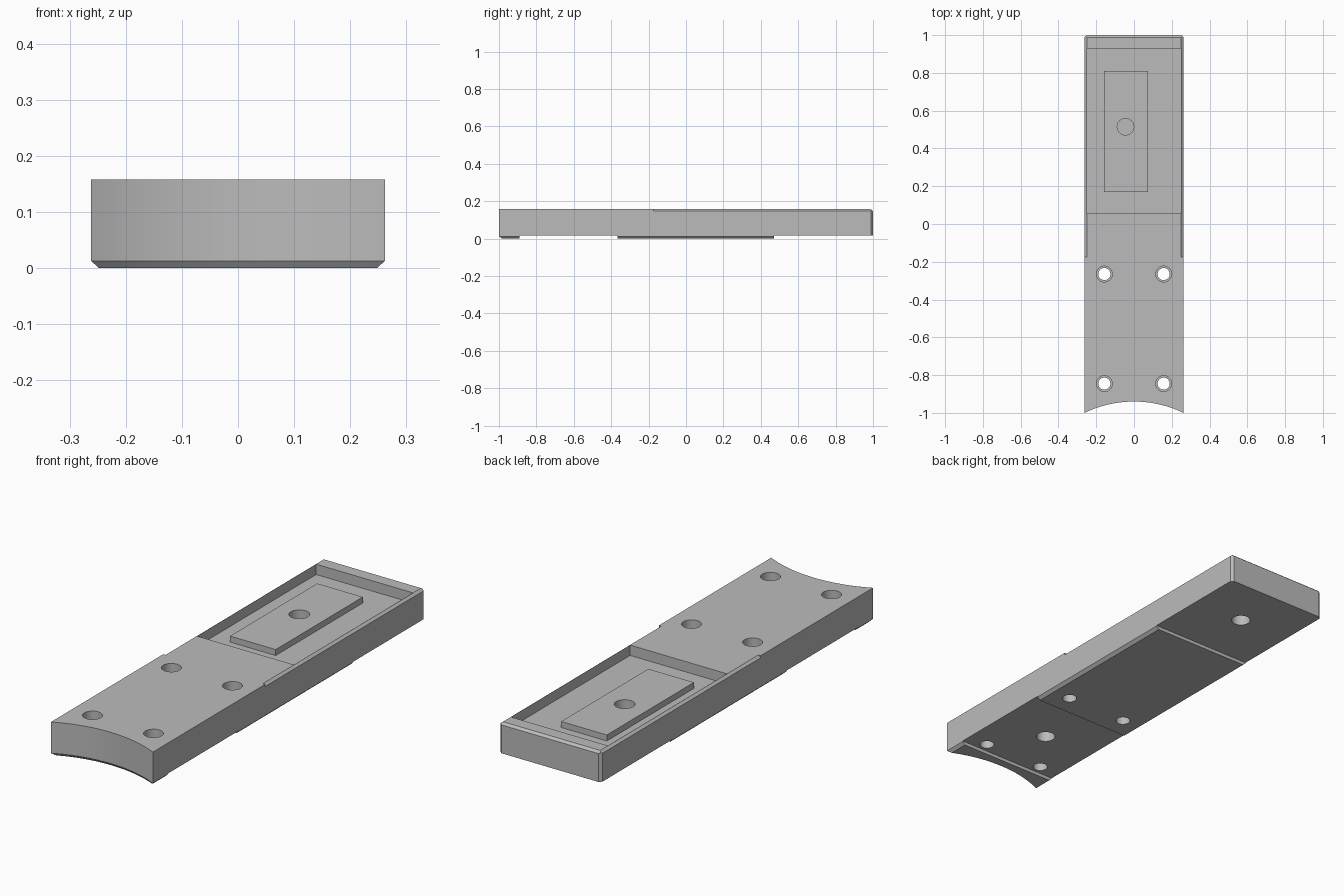
import bpy, bmesh, math

if "Cube" in bpy.data.objects:
    bpy.data.objects.remove(bpy.data.objects["Cube"])

W, TOP, BASE, C = 0.262, 0.158, 0.016, 0.012   # half width, top, recessed underside, chamfer

grey = bpy.data.materials.new("grey")
grey.diffuse_color = (0.5, 0.5, 0.5, 1)
grey.use_nodes = True
grey.node_tree.nodes["Principled BSDF"].inputs["Base Color"].default_value = grey.diffuse_color


def loft(name, loops):
    """Closed solid through matching loops of points."""
    bm = bmesh.new()
    rings = [[bm.verts.new(p) for p in loop] for loop in loops]
    n = len(rings[0])
    for a, b in zip(rings, rings[1:]):
        for i in range(n):
            j = (i + 1) % n
            bm.faces.new((a[i], a[j], b[j], b[i]))
    bm.faces.new(rings[0][::-1])
    bm.faces.new(rings[-1])
    bmesh.ops.recalc_face_normals(bm, faces=bm.faces)
    me = bpy.data.meshes.new(name)
    bm.to_mesh(me)
    bm.free()
    me.materials.append(grey)
    ob = bpy.data.objects.new(name, me)
    bpy.context.collection.objects.link(ob)
    return ob


def box(name, x0, x1, y0, y1, z0, z1):
    return loft(name, [[(x0, y0, z), (x1, y0, z), (x1, y1, z), (x0, y1, z)] for z in (z0, z1)])


def cylinder(name, x, y, r, z0, z1, n=40):
    ring = [(x + r * math.cos(math.tau * i / n), y + r * math.sin(math.tau * i / n)) for i in range(n)]
    return loft(name, [[(a, b, z) for a, b in ring] for z in (z0, z1)])


def outline(w, inset, z):
    """Bar outline: concave arc at the front, clipped corners at the back."""
    r, cy = 0.602 + inset, -1.542
    a = math.asin(w / r)
    pts = [(r * math.sin(t), cy + r * math.cos(t), z)
           for t in (-a + 2 * a * i / 32 for i in range(33))]
    return pts + [(w, 1 - C, z), (w - C, 1, z), (C - w, 1, z), (-w, 1 - C, z)]


# Bar with chamfered lower edge
body = loft("bar", [outline(W - 0.014, 0.01, 0), outline(W, 0, 0.013), outline(W, 0, TOP)])


def boolean(tool, op="DIFFERENCE"):
    m = body.modifiers.new(tool.name, "BOOLEAN")
    m.operation, m.solver, m.object = op, "EXACT", tool
    tool.hide_render = True
    tools.append(tool)


tools = []

# Underside recesses leaving two raised pads
boolean(box("rear_recess", -0.4, 0.4, 0.47, 1.2, -0.1, BASE))
boolean(box("front_recess", -0.4, 0.4, -0.89, -0.365, -0.1, BASE))

# Top pocket and the raised plate standing in it
boolean(box("pocket", -0.249, 0.249, 0.055, 0.93, 0.11, 0.3))
boolean(box("raised_plate", -0.16, 0.075, 0.17, 0.81, 0.09, 0.138), "UNION")

# Top edge chamfers along the sides and back
for s in (-1, 1):
    tri = [(W - C, TOP + 0.0), (W + C, TOP - 0.02), (W + C, TOP + 0.02), (W - C, TOP + 0.02)]
    tri[1] = (W + C, TOP - 0.01 * 2)
    boolean(loft("side_chamfer", [[(s * x, y, z) for x, z in tri] for y in (-0.175, 1.1)]))
back = [(1 - C, TOP), (1 + C, TOP - 0.02), (1 + C, TOP + 0.02), (1 - C, TOP + 0.02)]
boolean(loft("back_chamfer", [[(x, y, z) for y, z in back] for x in (-0.4, 0.4)]))

# Counterbored through holes
for x in (-0.157, 0.157):
    for y in (-0.265, -0.845):
        boolean(cylinder("bolt_hole", x, y, 0.032, -0.1, 0.3))
        boolean(cylinder("counterbore", x, y, 0.042, 0.08, 0.3))

# Blind holes: one in the plate, two underneath
boolean(cylinder("plate_hole", -0.045, 0.515, 0.044, 0.075, 0.3))
for y in (-0.62, 0.75):
    boolean(cylinder("underside_hole", 0, y, 0.042, -0.1, 0.07))

# Bake the cuts and drop the tools
dg = bpy.context.evaluated_depsgraph_get()
mesh = bpy.data.meshes.new_from_object(body.evaluated_get(dg))
body.modifiers.clear()
body.data = mesh
for t in tools:
    bpy.data.objects.remove(t)
mesh.materials.clear()
mesh.materials.append(grey)
for p in mesh.polygons:
    p.material_index = 0

bpy.context.view_layer.objects.active = body
body.select_set(True)
bpy.ops.object.shade_smooth_by_angle(angle=math.radians(30))
